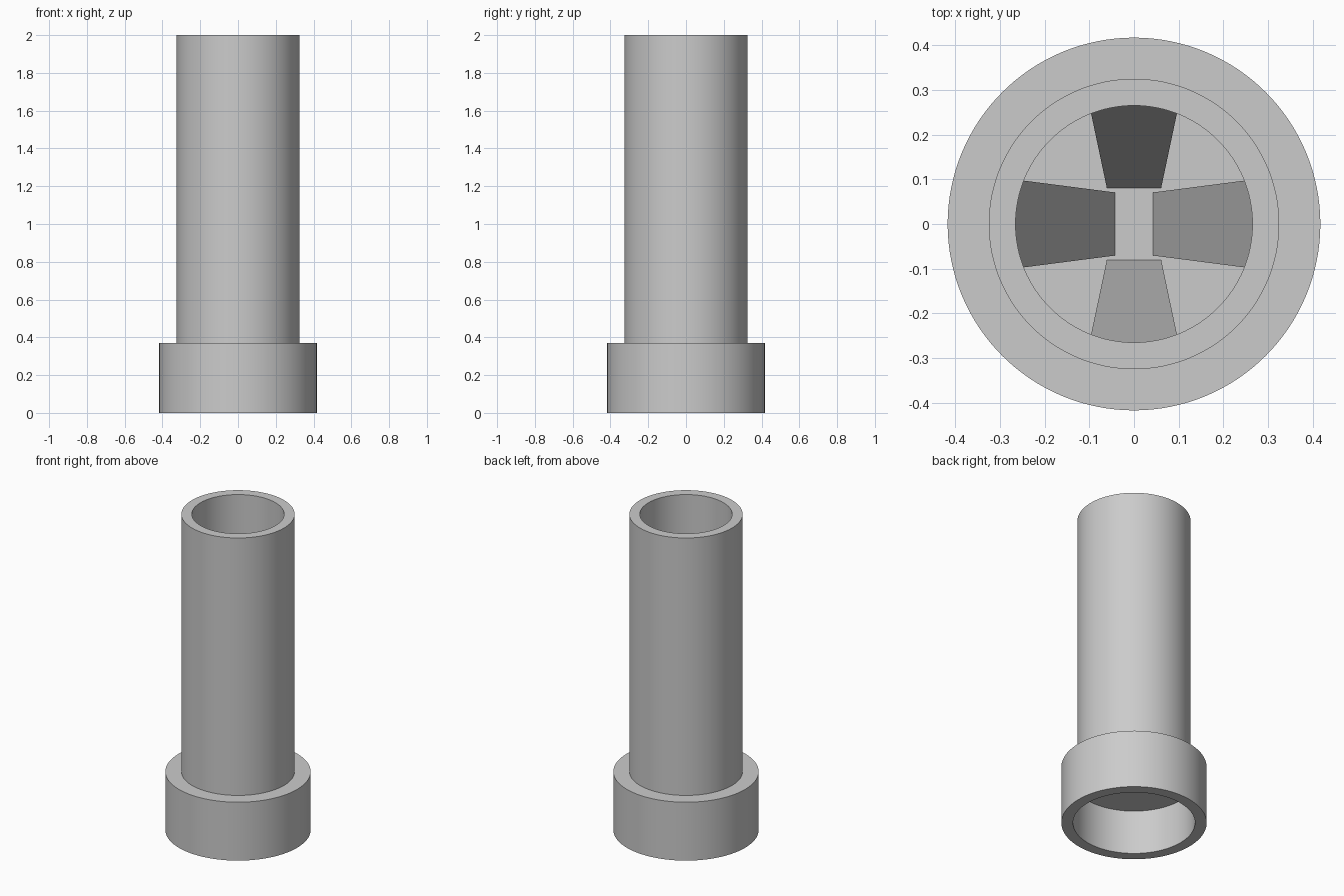
import bpy, bmesh, math
from mathutils import Matrix

cube = bpy.data.objects.get("Cube")
if cube:
    bpy.data.objects.remove(cube, do_unlink=True)

grey = bpy.data.materials.new("plain grey")
grey.use_nodes = True
colour = (0.6, 0.6, 0.6, 1)
grey.diffuse_color = colour
grey.node_tree.nodes["Principled BSDF"].inputs["Base Color"].default_value = colour

FLOOR, RIB_TOP, BORE = 0.37, 1.5, 0.265


def finish(name, bm):
    bmesh.ops.recalc_face_normals(bm, faces=bm.faces)
    mesh = bpy.data.meshes.new(name)
    bm.to_mesh(mesh)
    bm.free()
    obj = bpy.data.objects.new(name, mesh)
    bpy.context.collection.objects.link(obj)
    mesh.materials.append(grey)
    bpy.ops.object.select_all(action="DESELECT")
    obj.select_set(True)
    bpy.context.view_layer.objects.active = obj
    bpy.ops.object.shade_smooth_by_angle(angle=math.radians(30))
    return obj


# Hollow tube, collar, inner floor and underside socket in one lathed profile
profile = [(0, 0.28), (0.35, 0.28), (0.35, 0), (0.417, 0), (0.417, 0.37),
           (0.325, 0.37), (0.325, 2), (BORE, 2), (BORE, FLOOR), (0, FLOOR)]
bm = bmesh.new()
verts = [bm.verts.new((r, 0, z)) for r, z in profile]
edges = [bm.edges.new(pair) for pair in zip(verts, verts[1:])]
bmesh.ops.spin(bm, geom=verts + edges, axis=(0, 0, 1), cent=(0, 0, 0),
               steps=128, angle=math.tau)
bmesh.ops.remove_doubles(bm, verts=bm.verts, dist=0.0001)
finish("tube_with_collar", bm)


# Steep wedge ribs inside the bore, their outer ends buried in the wall
def rib(name, angle, inner, inner_half, outer_half):
    outer = BORE + 0.02
    bm = bmesh.new()
    base = FLOOR - 0.02
    for side in (-1, 1):
        bm.verts.new((inner, side * inner_half, base))
        bm.verts.new((outer, side * outer_half, base))
        bm.verts.new((outer, side * outer_half, RIB_TOP))
    bmesh.ops.convex_hull(bm, input=bm.verts)
    bm.transform(Matrix.Rotation(angle, 4, "Z"))
    finish(name, bm)


for i, place in enumerate(("left", "back", "right", "front")):
    sizes = (0.038, 0.07, 0.102) if i % 2 == 0 else (0.077, 0.06, 0.104)
    rib(place + "_rib", i * math.pi / 2, *sizes)
